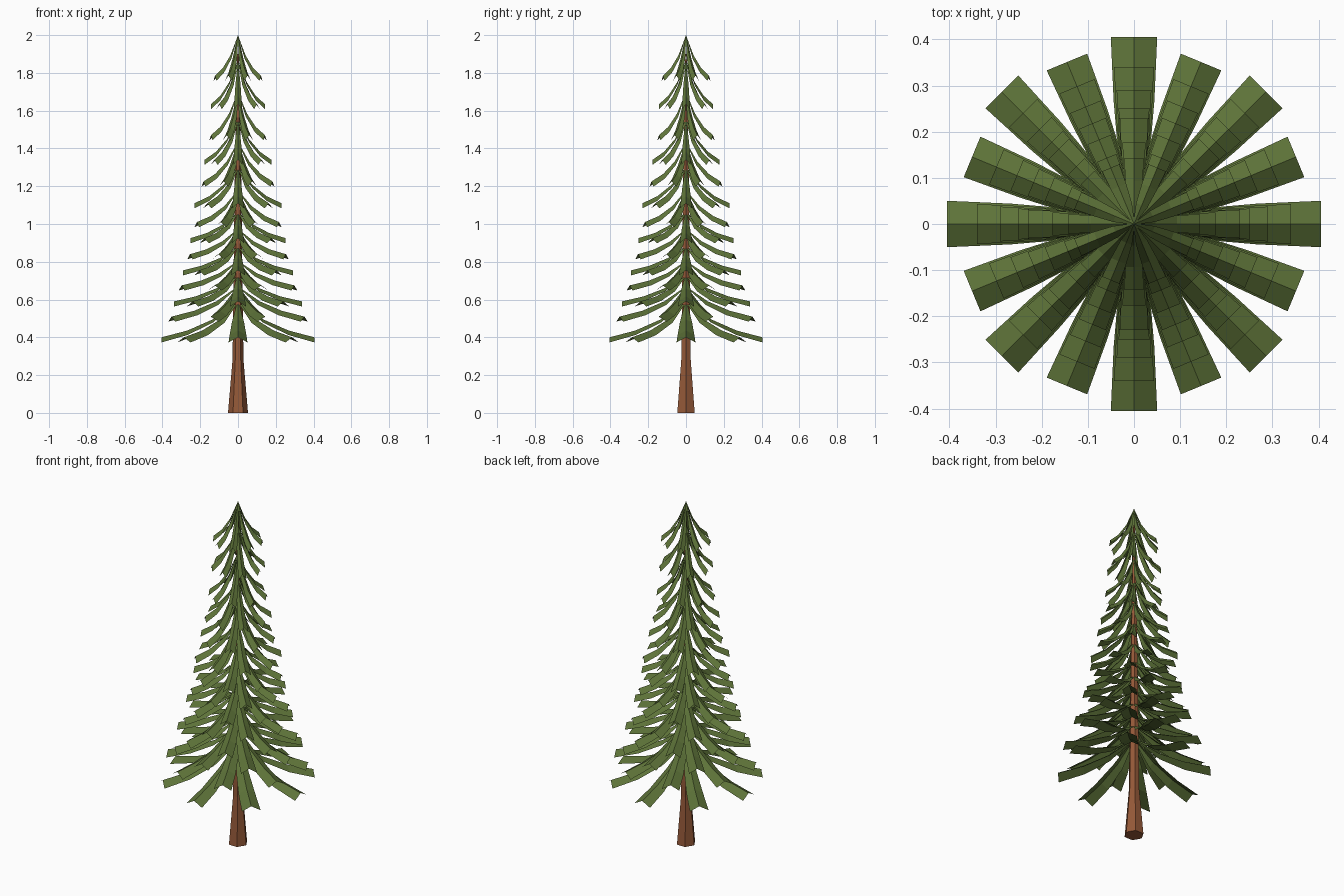
import bpy, bmesh
from math import sin, cos, pi

if "Cube" in bpy.data.objects:
    bpy.data.objects.remove(bpy.data.objects["Cube"])


def material(name, rgb):
    m = bpy.data.materials.new(name)
    m.diffuse_color = (*rgb, 1)
    m.use_nodes = True
    m.node_tree.nodes["Principled BSDF"].inputs["Base Color"].default_value = m.diffuse_color
    return m


def finish(name, bm, mat):
    me = bpy.data.meshes.new(name)
    bm.to_mesh(me)
    bm.free()
    me.materials.append(mat)
    ob = bpy.data.objects.new(name, me)
    bpy.context.collection.objects.link(ob)
    return ob


bark = material("bark", (0.30, 0.10, 0.04))
needles = material("needles", (0.11, 0.17, 0.04))

# Six-sided trunk, flared at the base
bm = bmesh.new()
rings = []
for r, z in [(0.053, 0), (0.029, 0.28), (0.025, 0.6), (0.018, 1.2), (0.004, 1.9)]:
    rings.append([bm.verts.new((r * cos(i * pi / 3), r * sin(i * pi / 3), z)) for i in range(6)])
for a, b in zip(rings, rings[1:]):
    for i in range(6):
        j = (i + 1) % 6
        bm.faces.new((a[i], a[j], b[j], b[i]))
bm.faces.new(rings[0][::-1])
bm.faces.new(rings[-1])
finish("trunk", bm, bark)

# Branch tiers: reach, ridge height at the tip, rise to the trunk
TIERS = [(0.405, 0.40, 0.19), (0.38, 0.51, 0.16), (0.34, 0.59, 0.14), (0.323, 0.675, 0.13),
         (0.29, 0.755, 0.13), (0.275, 0.84, 0.135), (0.252, 0.925, 0.14), (0.236, 1.01, 0.17),
         (0.23, 1.11, 0.195), (0.198, 1.225, 0.21), (0.177, 1.34, 0.22), (0.155, 1.47, 0.23),
         (0.142, 1.635, 0.23), (0.132, 1.785, 0.215)]
# Branch shape along its length: distance, height, width (as fractions)
SHAPE = [(0, 1, 0.08), (0.33, 0.5, 0.65), (0.66, 0.19, 0.88), (1, 0, 1)]

for n, (reach, tip_z, rise) in enumerate(TIERS):
    bm = bmesh.new()
    half = 0.02 + 0.11 * (reach - 0.13)
    for k in range(8):
        ang = k * pi / 4 + (n % 2) * pi / 8
        c, s = cos(ang), sin(ang)
        rows = []
        for t, h, w in SHAPE:
            row = []
            for side in (-1, 0, 1):
                x, y = reach * t, side * half * w
                z = tip_z + rise * h - abs(side) * 0.027 * w
                row.append(bm.verts.new((x * c - y * s, x * s + y * c, z)))
            rows.append(row)
        # Folded strip: two flat faces per segment
        for a, b in zip(rows, rows[1:]):
            for i in range(2):
                bm.faces.new((a[i], b[i], b[i + 1], a[i + 1]))
    finish(f"branch_tier_{n + 1}", bm, needles)
